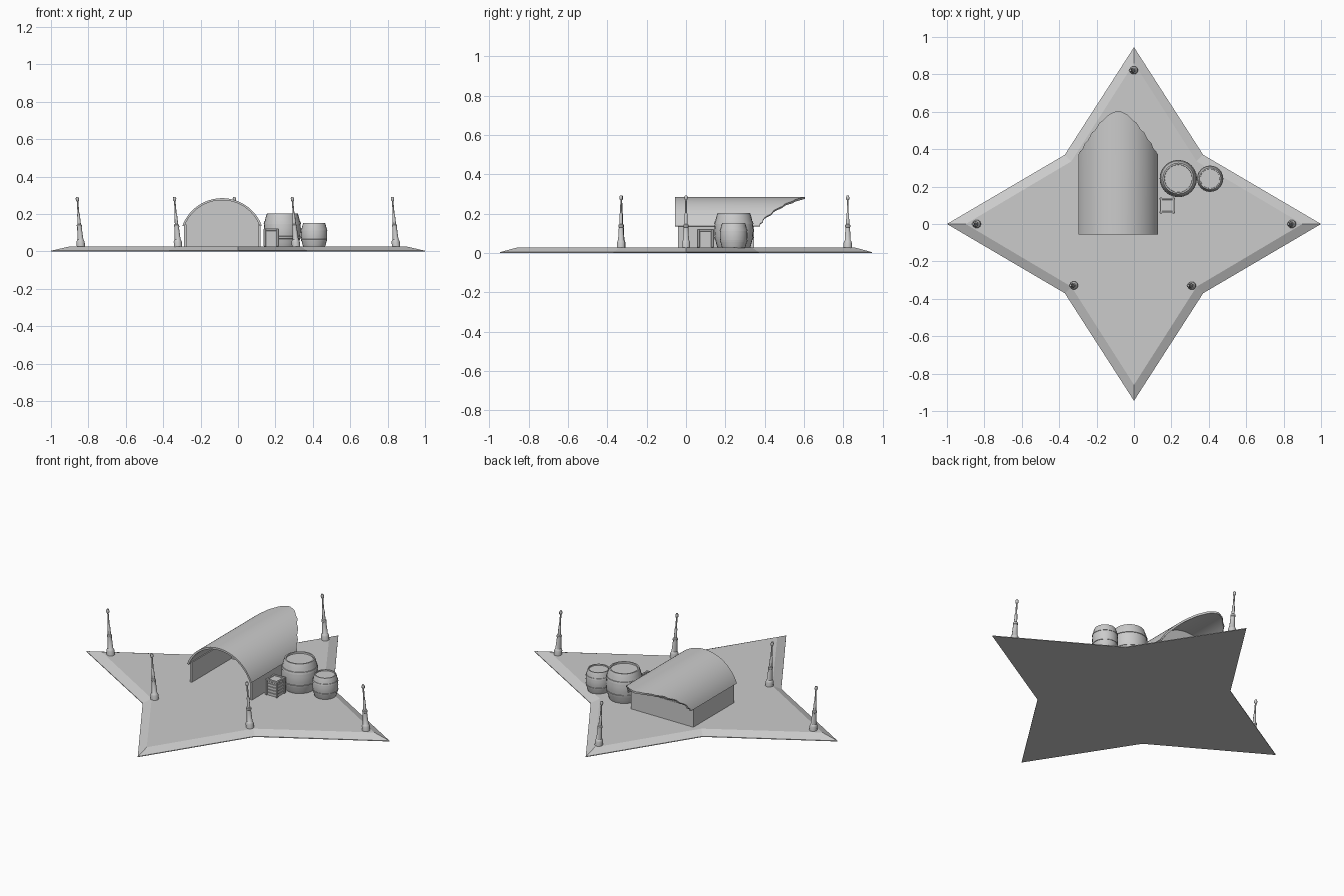
import bpy, bmesh, math
from mathutils import Vector

if "Cube" in bpy.data.objects:
    bpy.data.objects.remove(bpy.data.objects["Cube"])

G = 0.027  # top of the base


def make(name, verts, faces, smooth=None):
    me = bpy.data.meshes.new(name)
    bm = bmesh.new()
    vs = [bm.verts.new(v) for v in verts]
    for f in faces:
        bm.faces.new([vs[i] for i in f])
    bmesh.ops.recalc_face_normals(bm, faces=bm.faces)
    bm.to_mesh(me)
    bm.free()
    ob = bpy.data.objects.new(name, me)
    bpy.context.collection.objects.link(ob)
    if smooth:
        bpy.ops.object.select_all(action='DESELECT')
        ob.select_set(True)
        bpy.context.view_layer.objects.active = ob
        bpy.ops.object.shade_smooth_by_angle(angle=math.radians(smooth))
    return ob


def lathe(name, profile, loc, sides, lean=0.0):
    """Spin (radius, z) pairs; lean shifts x in proportion to height."""
    verts, faces = [], []
    for r, z in profile:
        for k in range(sides):
            a = math.tau * k / sides
            verts.append((loc[0] + r * math.cos(a) + lean * (z - G), loc[1] + r * math.sin(a), z))
    n = len(profile)
    for i in range(n - 1):
        for k in range(sides):
            k2 = (k + 1) % sides
            faces.append((i * sides + k, i * sides + k2, (i + 1) * sides + k2, (i + 1) * sides + k))
    faces.append(tuple(range(sides)))
    faces.append(tuple(range((n - 1) * sides, n * sides)))
    return make(name, verts, faces, 40)


def box(name, lo, hi, bevel=0.0):
    verts = [(x, y, z) for x in (lo[0], hi[0]) for y in (lo[1], hi[1]) for z in (lo[2], hi[2])]
    faces = [(0, 1, 3, 2), (4, 5, 7, 6), (0, 1, 5, 4), (2, 3, 7, 6), (0, 2, 6, 4), (1, 3, 7, 5)]
    ob = make(name, verts, faces)
    if bevel:
        m = ob.modifiers.new("bevel", 'BEVEL')
        m.width, m.segments = bevel, 1
    return ob


# star-shaped base with sloping edges
def star(tx, ty, n, z):
    return [(tx, 0, z), (n, n, z), (0, ty, z), (-n, n, z),
            (-tx, 0, z), (-n, -n, z), (0, -ty, z), (n, -n, z)]


rings = star(1, .945, .37, 0) + star(1, .945, .37, .004) + star(.9, .86, .335, G)
faces = [tuple(range(8)), tuple(range(16, 24))]
for i in range(2):
    faces += [(i * 8 + k, i * 8 + (k + 1) % 8, i * 8 + 8 + (k + 1) % 8, i * 8 + 8 + k) for k in range(8)]
make("star_base", rings, faces)

# leaning antenna posts
post = [(.022, .01), (.022, .052), (.018, .062), (.016, .064), (.012, .13), (.014, .132),
        (.014, .142), (.009, .146), (.007, .2), (.005, .204), (.004, .268), (.008, .272),
        (.009, .282), (.006, .292)]
for i, p in enumerate([(-.84, 0), (.845, 0), (0, .822), (-.32, -.328), (.31, -.33)]):
    lathe(f"antenna_{i}", post, p, 10, -.075)

# shelter walls: two sides and a back, open at the front
CX, HW, Y0, Y1, T = -.085, .205, -.04, .345, .014
box("shelter_wall_left", (CX - HW, Y0, 0), (CX - HW + T, Y1, .145))
box("shelter_wall_right", (CX + HW - T, Y0, 0), (CX + HW, Y1, .145))
box("shelter_wall_back", (CX - HW + T, Y1 - T, 0), (CX + HW - T, Y1, .145))

# arched roof with a ragged overhang at the rear
W, RISE, ZB, N = .212, .147, .138, 48
R = (W * W + RISE * RISE) / (2 * RISE)
zc = ZB + RISE - R
half = math.asin(W / R)


def arc(u, r):
    a = u * half
    return CX + r * math.sin(a), zc + r * math.cos(a)


verts, faces = [], []
for k in range(N + 1):
    u = 2 * k / N - 1
    back = .375 + .23 * (1 - abs(math.sin(u * half) * R / W) ** 1.7)
    if 0 < k < N:
        back -= .012 * abs(math.sin(u * 17)) * min(1, abs(u) * 2)
    for r in (R, R - .011):
        x, z = arc(u, r)
        verts += [(x, -.055, z), (x, back, z)]
for k in range(N):
    a, b = 4 * k, 4 * k + 4
    faces += [(a, a + 1, b + 1, b), (a + 2, a + 3, b + 3, b + 2),
              (a, a + 2, b + 2, b), (a + 1, a + 3, b + 3, b + 1)]
faces += [(0, 1, 3, 2), (4 * N, 4 * N + 1, 4 * N + 3, 4 * N + 2)]
make("arched_roof", verts, faces, 30)

# gable panel closing the rear of the arch
pts = [arc(2 * k / 24 - 1, R - .006) for k in range(25)]
verts = [(x, y, z) for y in (Y1 - .012, Y1 - .002) for x, z in pts]
faces = [tuple(range(25)), tuple(range(25, 50))]
faces += [(k, (k + 1) % 25, 25 + (k + 1) % 25, 25 + k) for k in range(25)]
make("gable_panel", verts, faces)


# barrels with raised hoops and a recessed lid
def barrel(name, loc, r, h):
    def rad(t):
        return r * (.83 + .17 * (1 - (2 * t - 1) ** 2))
    prof = [(rad(0), 0)]
    for t in (.06, .12, .24):
        prof.append((rad(t), t))
    prof += [(rad(.24) + .03 * r, .245), (rad(.32) + .03 * r, .315), (rad(.32), .32)]
    prof += [(rad(t), t) for t in (.42, .5, .58, .68)]
    prof += [(rad(.68) + .03 * r, .685), (rad(.76) + .03 * r, .755), (rad(.76), .76)]
    prof += [(rad(t), t) for t in (.88, .94, 1)]
    prof += [(r * .75, 1), (r * .74, .95)]
    lathe(name, [(a, G - .002 + t * h) for a, t in prof], loc, 24)


barrel("large_barrel", (.237, .243), .099, .178)
barrel("small_barrel", (.407, .242), .07, .128)

# slatted crate
X0, X1, A0, A1, H = .137, .219, .056, .142, .095
box("crate_core", (X0 + .008, A0 + .008, .0), (X1 - .008, A1 - .008, G + H - .006))
for i, x in enumerate((X0, X1 - .014)):
    for j, y in enumerate((A0, A1 - .014)):
        box(f"crate_post_{i}{j}", (x, y, G), (x + .014, y + .014, G + H), .003)
for i in range(5):
    z = G + .004 + i * .018
    box(f"crate_slat_{i}", (X0 + .004, A0 + .004, z), (X1 - .004, A1 - .004, z + .014))
for i, x in enumerate((X0 + .002, X1 - .014)):
    box(f"crate_lid_rail_{i}", (x, A0 + .002, G + H - .012), (x + .012, A1 - .002, G + H), .002)
for i, y in enumerate((A0 + .002, A1 - .014)):
    box(f"crate_lid_bar_{i}", (X0 + .002, y, G + H - .012), (X1 - .002, y + .012, G + H), .002)
